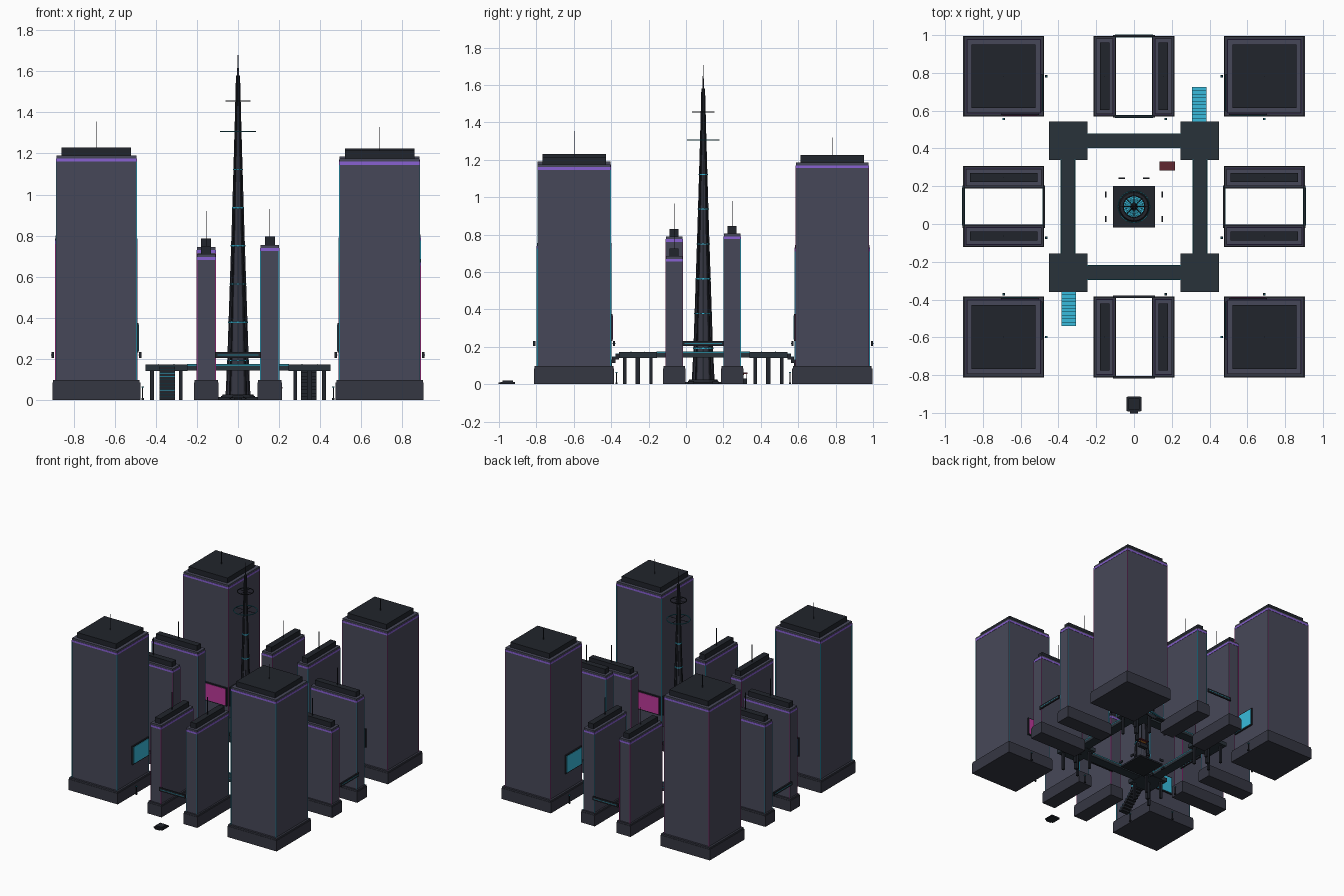
import bpy, bmesh, math
from mathutils import Matrix, Vector

if "Cube" in bpy.data.objects:
    bpy.data.objects.remove(bpy.data.objects["Cube"])

CY = 0.092  # plaza centre in y


def mat(name, c):
    m = bpy.data.materials.new(name)
    m.diffuse_color = (*c, 1)
    m.use_nodes = True
    m.node_tree.nodes["Principled BSDF"].inputs["Base Color"].default_value = m.diffuse_color
    return m


WALL = mat("wall", (0.062, 0.064, 0.098))
PODIUM = mat("podium_grey", (0.036, 0.038, 0.055))
DARK = mat("dark_metal", (0.015, 0.018, 0.025))
DECK = mat("deck_slate", (0.022, 0.032, 0.042))
CYAN = mat("cyan_glow", (0.04, 0.5, 0.72))
TEAL = mat("teal_glow", (0.02, 0.22, 0.3))
PINK = mat("pink_glow", (0.5, 0.04, 0.32))
PURPLE = mat("purple_glow", (0.25, 0.12, 0.65))
RED = mat("red_awning", (0.12, 0.02, 0.03))
ORANGE = mat("orange_glow", (0.8, 0.3, 0.03))


def finish(name, bm, material):
    me = bpy.data.meshes.new(name)
    bmesh.ops.recalc_face_normals(bm, faces=bm.faces)
    bm.to_mesh(me)
    bm.free()
    me.materials.append(material)
    ob = bpy.data.objects.new(name, me)
    bpy.context.collection.objects.link(ob)
    return ob


def boxes(name, material, items):
    """items: (cx, cy, z0, z1, half_x, half_y)"""
    bm = bmesh.new()
    for cx, cy, z0, z1, hx, hy in items:
        M = Matrix.Translation((cx, cy, (z0 + z1) / 2)) @ Matrix.Diagonal((2 * hx, 2 * hy, z1 - z0, 1))
        bmesh.ops.create_cube(bm, size=1, matrix=M)
    return finish(name, bm, material)


def lathe(name, material, profile, n):
    bm = bmesh.new()
    vs = [bm.verts.new((r, 0, z)) for r, z in profile]
    es = [bm.edges.new(p) for p in zip(vs, vs[1:])]
    bmesh.ops.spin(bm, geom=vs + es, cent=(0, 0, 0), axis=(0, 0, 1), angle=2 * math.pi, steps=n)
    bmesh.ops.remove_doubles(bm, verts=bm.verts, dist=1e-5)
    ob = finish(name, bm, material)
    ob.location.y = CY
    return ob


def tower(name, cx, cy, hx, hy, inset, h, cap_in, mast, glow):
    bx, by = hx - inset, hy - inset
    boxes(name + "_podium", PODIUM, [(cx, cy, 0, 0.085, hx, hy), (cx, cy, 0.085, 0.097, hx - 0.003, hy - 0.003)])
    boxes(name + "_body", WALL, [(cx, cy, 0.09, h, bx, by)])
    boxes(name + "_light_band", PURPLE, [(cx, cy, h - 0.03, h - 0.015, bx + 0.002, by + 0.002)])
    boxes(name + "_edge_lights", glow, [(cx + sx * bx, cy + sy * by, 0.097, h - 0.03, 0.002, 0.002)
                                        for sx in (-1, 1) for sy in (-1, 1)])
    boxes(name + "_roof_cap", DARK, [(cx, cy, h, h + 0.04, bx - cap_in, by - cap_in)])
    boxes(name + "_mast", DARK, [(cx, cy, h + 0.04, mast, 0.002, 0.002)])


# corner towers
for name, sx, sy, h, mast, g in (("southwest_tower", -1, -1, 1.19, 1.355, CYAN),
                                 ("southeast_tower", 1, -1, 1.175, 1.33, CYAN),
                                 ("northwest_tower", -1, 1, 1.18, 1.32, PINK),
                                 ("northeast_tower", 1, 1, 1.185, 1.32, PINK)):
    tower(name, sx * 0.69, CY + sy * 0.69, 0.214, 0.214, 0.019, h, 0.026, mast, g)

# slim tower pairs on the four sides
D, W, L = 0.155, 0.06, 0.214
for side, ax, s, h1, h2 in (("south", 0, -1, 0.71, 0.755), ("north", 0, 1, 0.745, 0.74),
                            ("west", 1, -1, 0.79, 0.80), ("east", 1, 1, 0.685, 0.805)):
    for i, (k, h) in enumerate(((-1, h1), (1, h2))):
        g = (PINK, CYAN)[i]
        if ax == 0:
            tower(f"{side}_slim_{i+1}", k * D, CY + s * 0.69, W, L, 0.015, h, 0.021, h + 0.175, g)
        else:
            tower(f"{side}_slim_{i+1}", s * 0.69, CY + k * D, L, W, 0.015, h, 0.021, h + 0.175, g)

# beams bridging each slim pair
beams, strips = [], []
for s in (-1, 1):
    for d in (0.477, 0.903):
        beams.append((0, CY + s * d, 0.205, 0.232, 0.112, 0.006))
        beams.append((s * d, CY, 0.205, 0.232, 0.006, 0.112))
        strips.append((0, CY + s * d, 0.216, 0.221, 0.1, 0.007))
        strips.append((s * d, CY, 0.216, 0.221, 0.007, 0.1))
boxes("gate_beams", DARK, beams)
boxes("gate_beam_lights", TEAL, strips)

# billboards on the inner faces of the corner towers
for sx, sy, cx_mat, cy_mat in ((-1, -1, CYAN, CYAN), (1, 1, CYAN, CYAN), (-1, 1, CYAN, PINK), (1, -1, CYAN, PINK)):
    a, f = 0.603, 0.495
    boxes("billboard_frame", DARK, [(sx * (f - 0.004), CY + sy * a, 0.23, 0.375, 0.006, 0.1),
                                    (sx * a, CY + sy * (f - 0.004), 0.23, 0.375, 0.1, 0.006)])
    boxes("billboard_side_screen", cx_mat, [(sx * (f - 0.01), CY + sy * a, 0.238, 0.367, 0.003, 0.093)])
    boxes("billboard_face_screen", cy_mat, [(sx * a, CY + sy * (f - 0.01), 0.238, 0.367, 0.093, 0.003)])

# raised walkway ring
deck, trim, posts = [], [], []
P = 0.349
for s in (-1, 1):
    deck += [(0, CY + s * P, 0.143, 0.166, P - 0.1, 0.039), (s * P, CY, 0.143, 0.166, 0.039, P - 0.1)]
    for e in (-1, 1):
        trim += [(0, CY + s * P + e * 0.037, 0.166, 0.174, P - 0.1, 0.002),
                 (s * P + e * 0.037, CY, 0.166, 0.174, 0.002, P - 0.1)]
    for t in (-1, 1):
        x, y = s * P, CY + t * P
        deck.append((x, y, 0.141, 0.172, 0.102, 0.102))
        posts += [(x + i * 0.07, y + j * 0.07, 0, 0.142, 0.009, 0.009) for i in (-1, 1) for j in (-1, 1)]
        posts.append((x, y, 0, 0.142, 0.012, 0.012))
boxes("walkway_deck", DECK, deck)
boxes("walkway_rails", TEAL, trim)
boxes("walkway_columns", DARK, posts)

# two stairs with glowing treads
N = 10
for name, sx, s in (("front_stair", -1, -1), ("back_stair", 1, 1)):
    risers, treads = [], []
    for i in range(N):
        y = CY + s * (0.632 - (i + 0.5) * 0.0182)
        z = 0.165 * (i + 1) / N
        risers.append((sx * 0.345, y, max(0, z - 0.034), z - 0.003, 0.038, 0.0091))
        treads.append((sx * 0.345, y, z - 0.003, z, 0.038, 0.0091))
    boxes(name + "_steps", DARK, risers)
    boxes(name + "_treads", CYAN, treads)

# central spire with fins, light rings and halos
PROF = [(0.056, 0.015), (0.047, 0.2), (0.037, 0.5), (0.027, 0.8), (0.018, 1.1), (0.011, 1.35), (0.005, 1.58), (0.0, 1.712)]
boxes("spire_plinth", DARK, [(0, CY, 0, 0.013, 0.11, 0.11)])
lathe("spire_foot", DARK, [(0, 0.025), (0.075, 0.025), (0.082, 0.01), (0, 0.01)], 16)
lathe("spire_shaft", PODIUM, [(0, 0.015)] + PROF, 12)
bm = bmesh.new()
for k in range(8):
    R = Matrix.Rotation(k * math.pi / 4, 4, 'Z')
    cols = []
    for r, z in PROF[:-1]:
        cols.append([bm.verts.new(R @ Vector((x, y, z))) for x, y in
                     ((r * 0.8, -0.003), (r + 0.005, -0.003), (r + 0.005, 0.003), (r * 0.8, 0.003))])
    for a, b in zip(cols, cols[1:]):
        for i in range(4):
            bm.faces.new((a[i], a[(i + 1) % 4], b[(i + 1) % 4], b[i]))
    bm.faces.new(cols[0])
    bm.faces.new(cols[-1])
finish("spire_fins", bm, DARK).location.y = CY


def radius(z):
    for (r0, z0), (r1, z1) in zip(PROF, PROF[1:]):
        if z0 <= z <= z1:
            return r0 + (r1 - r0) * (z - z0) / (z1 - z0)


def ring(name, material, r, w, z, t):
    lathe(name, material, [(r, z - t), (r, z + t), (r - w, z + t), (r - w, z - t), (r, z - t)], 32)


for i in range(6):
    z = 0.192 + 0.186 * i
    ring("spire_light_ring", CYAN, radius(z) + 0.007, 0.006, z, 0.003)
for z, r, m in ((1.306, 0.087, TEAL), (1.455, 0.06, DARK)):
    ring("spire_halo", m, r, 0.005, z, 0.0025)
    boxes("halo_spokes", DARK, [(0, CY, z - 0.0015, z + 0.0015, r - 0.003, 0.0015),
                                (0, CY, z - 0.0015, z + 0.0015, 0.0015, r - 0.003)])

# plaza benches
bench = [(sx * 0.15, CY + sy * 0.065, 0, 0.018, 0.004, 0.016) for sx in (-1, 1) for sy in (-1, 1)]
bench += [(sx * 0.065, CY + 0.15, 0, 0.018, 0.017, 0.004) for sx in (-1, 1)]
boxes("benches", DARK, bench)

# market stall
boxes("stall_counter", DARK, [(0.175, 0.31, 0, 0.03, 0.034, 0.014)] +
      [(0.175 + i * 0.036, 0.307 + j * 0.018, 0, 0.056, 0.002, 0.002) for i in (-1, 1) for j in (-1, 1)])
boxes("stall_awning", RED, [(0.175, 0.307, 0.055, 0.062, 0.041, 0.023)])
boxes("stall_lamp", ORANGE, [(0.175, 0.307, 0.05, 0.055, 0.03, 0.004)])

# street lamps along the towers' inner streets
lamps = []
for s in (-1, 1):
    lamps += [(s * 0.69, CY + t * 0.464) for t in (-1, 1)]
    lamps += [(s * 0.464, CY + t * 0.69) for t in (-1, 1)]
    lamps += [(s * 0.464, -0.073), (0.168, CY + s * 0.464)]
boxes("lamp_posts", DARK, [(x, y, 0, 0.06, 0.0025, 0.0025) for x, y in lamps] +
      [(x, y, 0, 0.01, 0.006, 0.006) for x, y in lamps])
boxes("lamp_heads", TEAL, [(x, y, 0.06, 0.066, 0.005, 0.005) for x, y in lamps])

# low landing pad at the front
boxes("landing_pad", DARK, [(0, -0.953, 0, 0.012, 0.034, 0.04), (0, -0.953, 0.003, 0.009, 0.041, 0.036),
                            (0, -0.953, 0.012, 0.02, 0.028, 0.028), (0, -0.996, 0.0, 0.008, 0.02, 0.006)])
